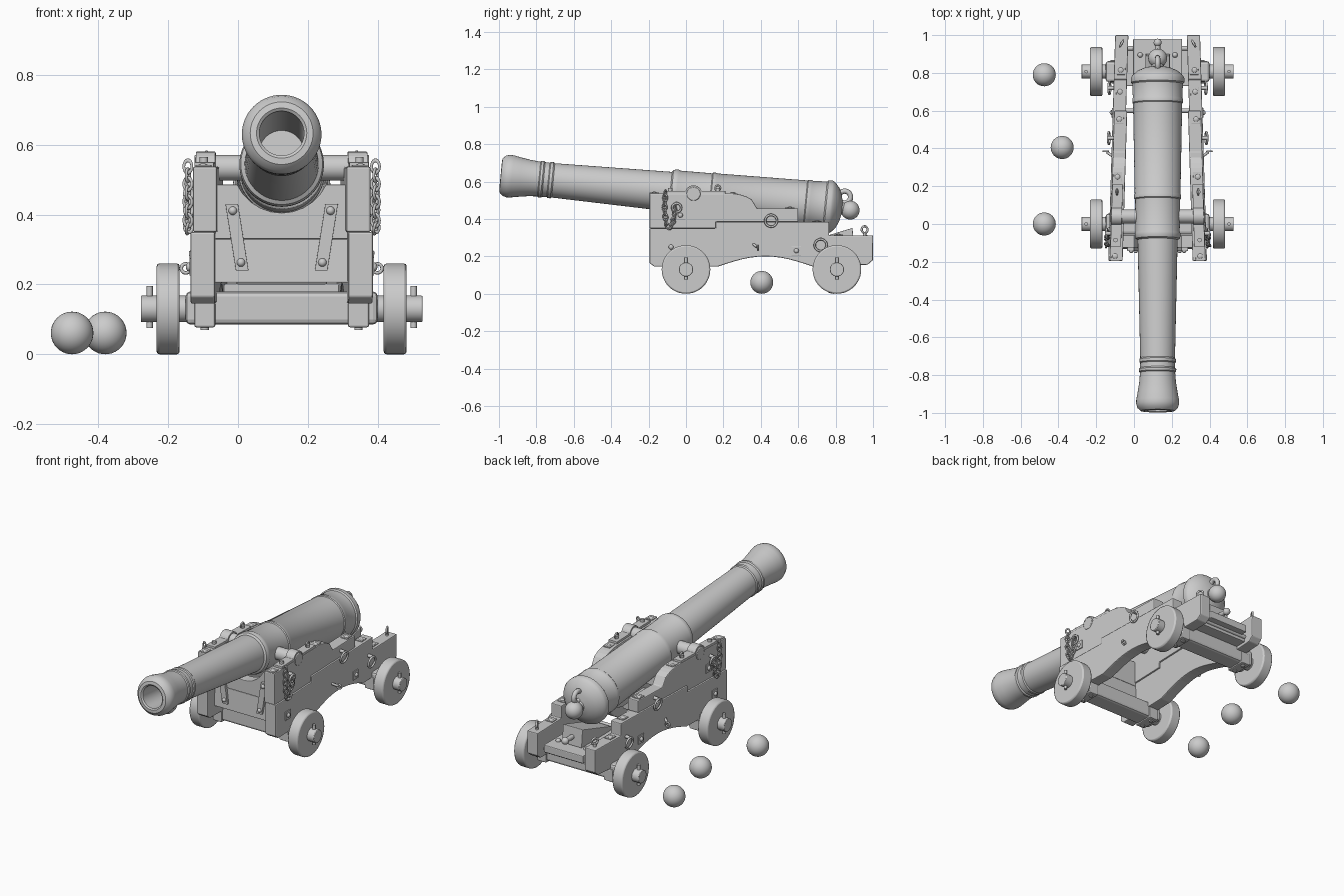
import bpy, bmesh, math
from math import sin, cos, radians, pi
from mathutils import Vector, Matrix

if "Cube" in bpy.data.objects:
    bpy.data.objects.remove(bpy.data.objects["Cube"])

CX = 0.125                       # centre line of the gun
PIVOT = Vector((CX, 0.04, 0.534))
TILT = radians(-5.5)


def finish(name, bm, smooth=True, bevel=0):
    bmesh.ops.recalc_face_normals(bm, faces=bm.faces)
    me = bpy.data.meshes.new(name)
    bm.to_mesh(me)
    bm.free()
    if smooth:
        me.shade_smooth()
        me.set_sharp_from_angle(angle=radians(35))
    ob = bpy.data.objects.new(name, me)
    bpy.context.collection.objects.link(ob)
    if bevel:
        m = ob.modifiers.new("bevel", 'BEVEL')
        m.width, m.segments, m.limit_method = bevel, 2, 'ANGLE'
    return ob


def prism(name, pts, put, w0, w1, bevel=0.005):
    """Extrude a 2D outline; put(a, b, w) gives the 3D point."""
    bm = bmesh.new()
    lo = [bm.verts.new(put(a, b, w0)) for a, b in pts]
    hi = [bm.verts.new(put(a, b, w1)) for a, b in pts]
    bm.faces.new(lo)
    bm.faces.new(hi)
    n = len(pts)
    for i in range(n):
        j = (i + 1) % n
        bm.faces.new((lo[i], lo[j], hi[j], hi[i]))
    return finish(name, bm, False, bevel)


def box(name, x0, x1, y0, y1, z0, z1, bevel=0.005):
    return prism(name, [(x0, y0), (x1, y0), (x1, y1), (x0, y1)],
                 lambda a, b, w: (a, b, w), z0, z1, bevel)


def rod(name, p, q, r, seg=24, bevel=0):
    p, q = Vector(p), Vector(q)
    rot = (q - p).to_track_quat('Z', 'Y').to_matrix().to_4x4()
    bm = bmesh.new()
    bmesh.ops.create_cone(bm, cap_ends=True, segments=seg, radius1=r, radius2=r,
                          depth=(q - p).length, matrix=Matrix.Translation((p + q) / 2) @ rot)
    return finish(name, bm, True, bevel)


def ball(name, c, r, scale=(1, 1, 1)):
    bm = bmesh.new()
    bmesh.ops.create_uvsphere(bm, u_segments=32, v_segments=20, radius=r,
                              matrix=Matrix.Translation(c) @ Matrix.Diagonal((*scale, 1)))
    return finish(name, bm)


def ring(name, c, R, r, rot=(0, 0, 0), stretch=1.0):
    bpy.ops.mesh.primitive_torus_add(major_segments=20, minor_segments=8, major_radius=R,
                                     minor_radius=r, location=c, rotation=rot)
    ob = bpy.context.object
    ob.name = name
    ob.scale.x = stretch
    ob.data.shade_smooth()
    return ob


# Barrel: one lathed profile including the bore
prof = [(0, -.45), (.064, -.45), (.064, -1.03), (.072, -1.036), (.09, -1.034), (.107, -1.018),
        (.114, -.995), (.113, -.975), (.105, -.93), (.097, -.88), (.093, -.83), (.098, -.825),
        (.099, -.812), (.093, -.805), (.092, -.78), (.097, -.775), (.097, -.76), (.092, -.753),
        (.106, -.125), (.117, -.118), (.121, -.105), (.121, -.09), (.117, -.08), (.119, .09),
        (.124, .095), (.124, .115), (.121, .12), (.13, .6), (.134, .605), (.134, .625),
        (.131, .63), (.134, .705), (.141, .712), (.142, .735), (.137, .745), (.128, .755),
        (.105, .775), (.07, .79), (.035, .798), (.03, .81), (0, .82)]
bm = bmesh.new()
vs = [bm.verts.new((r, t, 0)) for r, t in prof]
es = [bm.edges.new(e) for e in zip(vs, vs[1:])]
bmesh.ops.spin(bm, geom=vs + es, cent=(0, 0, 0), axis=(0, 1, 0), angle=2 * pi, steps=56)
bmesh.ops.remove_doubles(bm, verts=bm.verts, dist=1e-5)
barrel = finish("barrel", bm)
barrel.location = PIVOT
barrel.rotation_euler.x = TILT
ball("cascabel_ball", (CX, .878, .447), .05)
ring("cascabel_loop", (CX, .848, .517), .032, .014, (0, pi / 2, 0))
rod("trunnions", (CX - .25, PIVOT.y, PIVOT.z), (CX + .25, PIVOT.y, PIVOT.z), .037, 32, .004)

# Cheeks: stepped side planks, closing in towards the rear
arch = [(.17 + .51 * i / 12, .145 + .055 * sin(pi * i / 12)) for i in range(13)]
lower = ([(-.195, .165), (-.17, .145)] + arch + [(.97, .155), (1, .18), (1, .312), (.765, .312),
         (.765, .385), (.16, .385), (.16, .35), (-.195, .35)])
curve = [(.38 - .15 * sin(a), .457 + .08 * (1 - (1 - sin(a)) ** 2) ** .5)
         for a in [i * pi / 16 for i in range(9)]]
upper = ([(-.195, .35), (.16, .35), (.16, .385), (.6, .385), (.6, .457)] + curve
         + [(-.195, .537)])
cap = ([(-.12, .535), (-.12, .55), (-.012, .55)]
       + [(.04 - .046 * cos(a), .534 + .046 * sin(a)) for a in [radians(20 + 14 * i) for i in range(11)]]
       + [(.092, .55), (.21, .55), (.21, .535)])
strap = [(-.02 + .002 * i, 0) for i in range(2)]


def side_x(s, y, u):
    """x on a cheek: u = offset outwards from the plank's middle."""
    return CX + s * (.226 - .0305 * (y + .19) + u)


for s, side in ((-1, "left"), (1, "right")):
    def put(a, b, w):
        return (side_x(s, a, w), a, b)

    def at(y, z, u):
        return Vector(put(y, z, u))

    prism(side + "_cheek_lower", lower, put, -.035, .035)
    prism(side + "_cheek_upper", upper, put, -.041, .028)
    prism(side + "_trunnion_cap", cap, put, -.03, .026, .002)

    # Wheels, axle arms and linchpins
    for y, end in ((0, "front"), (.807, "rear")):
        n = f"{end}_{side}_"
        rod(n + "wheel", (CX + s * .292, y, .13), (CX + s * .358, y, .13), .13, 48, .008)
        rod(n + "axle_arm", (CX + s * .26, y, .13), (CX + s * .403, y, .13), .038, 32, .003)
        rod(n + "linchpin", (CX + s * .378, y, .075), (CX + s * .378, y, .195), .009, 12)
        box(n + "axle_strap", *sorted((CX + s * .19, CX + s * .25)), y - .062, y + .062, .077, .15, .006)
        for dy in (-.035, .035):
            rod(n + "axle_bolt", (CX + s * .22, y + dy, .07), (CX + s * .22, y + dy, .09), .012, 12)

    # Square plates and bolts on the outer face
    for y, z, u in ((-.08, .25, .035), (.59, .23, .035), (-.03, .42, .028)):
        prism(side + "_bolt_plate", [(y - .025, z - .025), (y + .025, z - .025), (y + .025, z + .025),
              (y - .025, z + .025)], put, u, u + .006, .001)
        ball(side + "_plate_bolt", at(y, z, u + .006), .013, (.8, 1, 1))

    # Bolts on the cheek tops
    for y, z in ((.25, .535), (.555, .457), (.7, .385), (.815, .312), (-.17, .537)):
        ball(side + "_top_bolt", at(y, z, 0), .016, (1, 1, .6))
        prism(side + "_top_plate", [(y - .025, z), (y + .025, z), (y + .025, z + .005),
              (y - .025, z + .005)], put, -.024, .02, .001)
    for y in (-.085, .17):
        rod(side + "_cap_pin", at(y, .53, 0), at(y, .565, 0), .012, 12)
    ring(side + "_cap_eye", at(.17, .565, 0), .014, .005, (0, pi / 2, 0))

    # Ring bolts hanging on the outside, and the upright rear ring
    for y, z, u, R in ((.455, .39, .04, .032), (.72, .26, .045, .032), (-.05, .46, .035, .024)):
        rod(side + "_ring_stud", at(y, z + R, u - .03), at(y, z + R, u + .016), .010, 12)
        ring(side + "_hanging_ring", at(y, z, u + .012), R, .006, (0, pi / 2 + s * .15, 0))
    rod(side + "_rear_eye_stem", at(.955, .30, 0), at(.955, .33, 0), .009, 12)
    ring(side + "_rear_eye", at(.955, .343, 0), .018, .006, (0, pi / 2, .5 * s))
    rod(side + "_side_hook", at(.36, .265, .03), at(.38, .25, .06), .007, 12)
    ring(side + "_side_hook_eye", at(.385, .246, .066), .013, .005, (pi / 2, 0, 0))

    # Keep chain: links along a drooping loop
    path = [Vector((-.11, .55)), Vector((-.115, .45)), Vector((-.105, .37)), Vector((-.085, .35)),
            Vector((-.07, .38)), Vector((-.055, .47))]
    pts = []
    for a, b in zip(path, path[1:]):
        k = max(1, round((b - a).length / .026))
        pts += [(a.lerp(b, (i + .5) / k), b - a) for i in range(k)]
    for i, (p, d) in enumerate(pts):
        lk = ring(side + "_chain_link", at(p.x, p.y, .045), .0125, .0042, stretch=1.4)
        along = Vector((0, d.x, d.y)).normalized()
        rot = along.to_track_quat('X', 'Z').to_matrix() @ Matrix.Rotation(i % 2 * pi / 2 + .4, 3, 'X')
        lk.rotation_euler = rot.to_euler()

    # Strap on the front panel with two bolts
    top, bot = (s * .143, .43), (s * .113, .24)
    prism("front_panel_strap_" + side, [(top[0] - .018, top[1]), (top[0] + .018, top[1]),
          (bot[0] + .018, bot[1]), (bot[0] - .018, bot[1])],
          lambda a, b, w: (CX + a, w, b), -.142, -.12, .001)
    for f in (.1, .88):
        x = top[0] + (bot[0] - top[0]) * f
        ball("strap_bolt_" + side, (CX + x, -.142, top[1] + (bot[1] - top[1]) * f), .012)

# Axle beams
for y, end in ((0, "front"), (.807, "rear")):
    box(end + "_axle", CX - .275, CX + .275, y - .055, y + .055, .085, .18, .014)

# Front panel: hollowed upper board and plain lower board
hollow = [(.14 * cos(a), .545 + .14 * sin(a)) for a in [radians(-25 - 13 * i) for i in range(11)]]
prism("front_panel_upper", [(-.19, .33), (.19, .33), (.19, .486)] + hollow + [(-.19, .486)],
      lambda a, b, w: (CX + a, w, b), -.125, -.06, .003)
prism("front_panel_lower", [(-.132, .205), (-.05, .205), (-.06, .33), (-.125, .33)],
      lambda a, b, w: (CX + w, a, b), -.195, .195, .003)

# Rear bed, elevating wedge with handle, and cross bolts
box("stool_bed", CX - .13, CX + .13, .62, .98, .2, .245)
box("rear_transom", CX - .17, CX + .17, .73, .93, .17, .203)
prism("elevating_wedge", [(.62, .245), (.9, .245), (.89, .352), (.62, .27)],
      lambda a, b, w: (CX + w, a, b), -.065, .065, .004)
rod("wedge_handle", (CX, .88, .295), (CX, .955, .295), .014, 16)
ball("wedge_knob", (CX, .96, .295), .021)
for s in (-1, 1):
    ball("bed_bolt", (CX + s * .092, .895, .247), .014)
for y, z in ((.6, .26), (.93, .2)):
    rod("cross_bolt", (CX - .2, y, z), (CX + .2, y, z), .012, 16)

# Shot lying beside the carriage
for x, y in ((-.475, .79), (-.38, .405), (-.475, 0)):
    ball("cannonball", (x, y, .061), .061)
